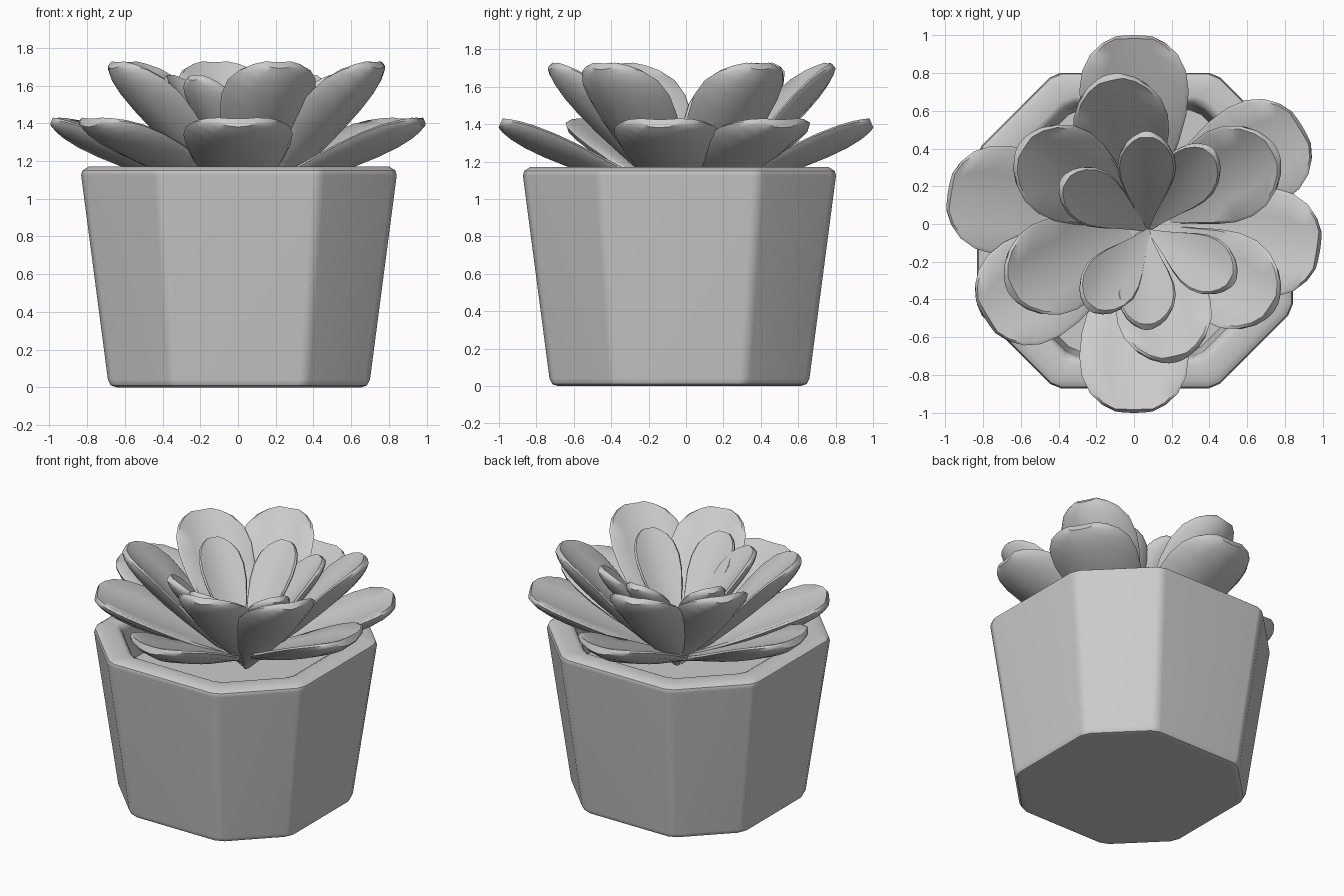
import bpy, bmesh
from math import radians, atan2, hypot
from mathutils import Matrix, Vector

if "Cube" in bpy.data.objects:
    bpy.data.objects.remove(bpy.data.objects["Cube"])


def finish(name, bm, angle):
    bmesh.ops.recalc_face_normals(bm, faces=bm.faces)
    mesh = bpy.data.meshes.new(name)
    bm.to_mesh(mesh)
    bm.free()
    ob = bpy.data.objects.new(name, mesh)
    bpy.context.collection.objects.link(ob)
    bpy.ops.object.select_all(action='DESELECT')
    ob.select_set(True)
    bpy.context.view_layer.objects.active = ob
    bpy.ops.object.shade_smooth_by_angle(angle=radians(angle))
    return ob


def loft(bm, rings):
    """Skin closed point rings and cap both ends."""
    loops = [[bm.verts.new(p) for p in r] for r in rings]
    for a, b in zip(loops, loops[1:]):
        n = len(a)
        for i in range(n):
            bm.faces.new((a[i], a[(i + 1) % n], b[(i + 1) % n], b[i]))
    bm.faces.new(loops[0])
    bm.faces.new(loops[-1])


def pot_ring(h, z, cut=0.035):
    """Square with cut corners; each of the 8 corners slightly eased."""
    k = h * 0.51
    c = [Vector(p) for p in ((h, -k), (h, k), (k, h), (-k, h),
                             (-h, k), (-h, -k), (-k, -h), (k, -h))]
    pts = []
    for i, p in enumerate(c):
        for q in (c[i - 1], c[(i + 1) % 8]):
            e = p + (q - p).normalized() * cut
            pts.append((e.x + 0.005, e.y - 0.035, z))
    return pts


# Pot: outer wall, rounded rim and inner wall, closed by the soil level
bm = bmesh.new()
loft(bm, [pot_ring(h, z) for h, z in (
    (0.65, 0), (0.68, 0.01), (0.695, 0.04), (0.837, 1.125), (0.83, 1.15),
    (0.795, 1.172), (0.71, 1.172), (0.68, 1.155), (0.665, 1.12), (0.64, 0.90))])
pot = finish("pot", bm, 40)
pot.modifiers.new("flat_panels", 'WEIGHTED_NORMAL').keep_sharp = True

# Leaf half-width along its length (fraction of length, fraction of max width)
OUTLINE = ((0, .06), (.15, .28), (.3, .52), (.45, .76), (.6, .94), (.73, 1),
           (.84, .93), (.92, .74), (.97, .5), (1, .25))


def add_leaf(bm, centre, base_z, reach, tip_z, half_w, thick, cup, full, angle):
    """One cupped leaf rising from the centre to its blunt tip."""
    length = hypot(reach, tip_z - base_z)
    tilt = atan2(tip_z - base_z, reach)
    m = (Matrix.Translation((centre[0], centre[1], base_z))
         @ Matrix.Rotation(radians(angle), 4, 'Z')
         @ Matrix.Rotation(-tilt, 4, 'Y'))
    rings = []
    for t, width in OUTLINE:
        w = width ** full
        belly = thick * width
        ring = []
        for u in (-.93, -.5, 0, .5, .93):        # upper surface
            ring.append((u, cup * (u * w) ** 2))
        ring.append((1, cup * w * w - .015))     # rounded edge
        for u in (.93, .5, 0, -.5, -.93):        # lower surface
            ring.append((u, cup * (u * w) ** 2 - .032 - belly * (1 - u * u)))
        ring.append((-1, cup * w * w - .015))
        rings.append([m @ Vector((t * length, u * w * half_w, z)) for u, z in ring])
    loft(bm, rings)


# Three whorls of leaves; each pair of opposite leaves has (x, y, reach, angle)
whorls = {
    "outer_leaves": (1.0, 1.425, .29, .065, .05, .72,
                     ((0, 0, .983, 90), (.05, .01, .965, 31), (0, .015, .98, 171))),
    "middle_leaves": (0.95, 1.725, .255, .065, .07, .9,
                      ((.045, .02, .775, 28), (.045, .03, .75, 103),
                       (.07, -.015, .775, 147))),
    "inner_leaves": (1.04, 1.655, .155, .04, .04, 1,
                     ((.067, -.035, .495, 90), (.085, -.025, .51, 53),
                      (.075, -.035, .505, 149))),
}
for name, (bz, tz, hw, th, cup, full, pairs) in whorls.items():
    bm = bmesh.new()
    for x, y, reach, a in pairs:
        for turn in (0, 180):
            add_leaf(bm, (x, y), bz, reach, tz, hw, th, cup, full, a + turn)
    finish(name, bm, 45)
